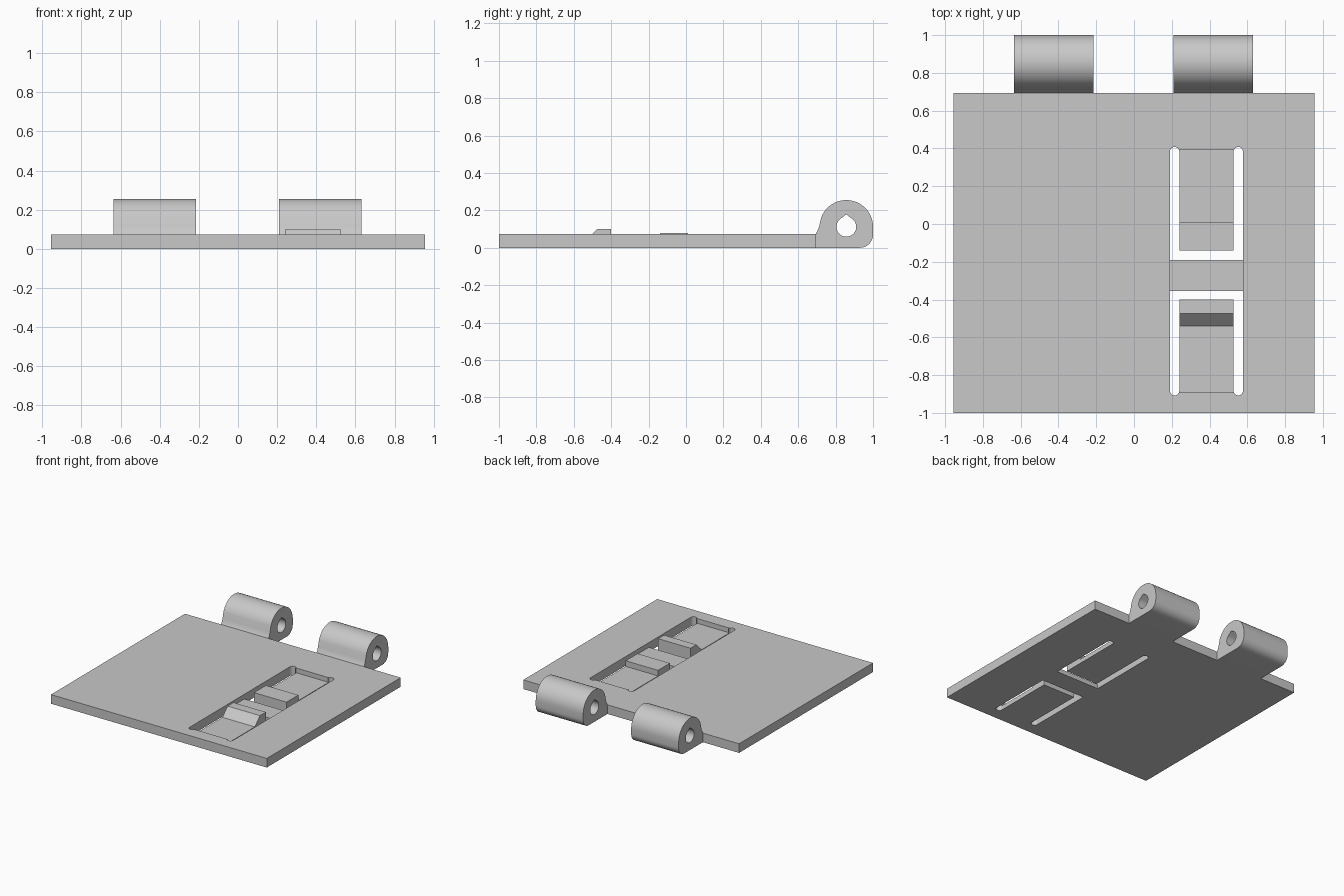
import bpy
import bmesh
from math import cos, sin, radians
from mathutils import Vector

cube = bpy.data.objects.get("Cube")
if cube:
    bpy.data.objects.remove(cube, do_unlink=True)

grey = bpy.data.materials.new("light grey plastic")
grey.use_nodes = True
colour = (0.58, 0.58, 0.58, 1)
grey.diffuse_color = colour
grey.node_tree.nodes["Principled BSDF"].inputs["Base Color"].default_value = colour


def arc(cx, cy, r, start, end, steps):
    angles = [radians(start + (end - start) * i / steps) for i in range(steps + 1)]
    return [(cx + r * cos(a), cy + r * sin(a)) for a in angles]


def rectangle(a0, a1, b0, b1):
    return [(a0, b0), (a1, b0), (a1, b1), (a0, b1)]


def extrude(name, loops, axis, low, high):
    """Fill an outline with optional holes and extrude it along x or z."""
    bm = bmesh.new()
    edges = []
    for loop in loops:
        verts = [bm.verts.new((low, a, b) if axis == "x" else (a, b, low)) for a, b in loop]
        edges += [bm.edges.new((v, verts[i - 1])) for i, v in enumerate(verts)]
    bmesh.ops.triangle_fill(bm, edges=edges, use_beauty=True)
    new = bmesh.ops.extrude_face_region(bm, geom=bm.faces[:], use_keep_orig=True)["geom"]
    depth = high - low
    offset = Vector((depth, 0, 0)) if axis == "x" else Vector((0, 0, depth))
    bmesh.ops.translate(bm, vec=offset, verts=[g for g in new if isinstance(g, bmesh.types.BMVert)])
    bmesh.ops.recalc_face_normals(bm, faces=bm.faces[:])
    mesh = bpy.data.meshes.new(name)
    bm.to_mesh(mesh)
    bm.free()
    mesh.materials.append(grey)
    obj = bpy.data.objects.new(name, mesh)
    bpy.context.collection.objects.link(obj)
    return obj


top, floor = 0.073, 0.035
left, right = 0.19, 0.577        # window sides
inner_l, inner_r = 0.24, 0.527   # tongue sides
front, back = -0.893, 0.393      # window ends
ear = (inner_l - left) / 2

# Plate with a long window whose corners have rounded slot ends
window = (arc(left + ear, front + 0.01, ear, 180, 360, 8) + [(inner_l, front), (inner_r, front)]
          + arc(right - ear, front + 0.01, ear, 180, 360, 8)
          + arc(right - ear, back - 0.01, ear, 0, 180, 8) + [(inner_r, back), (inner_l, back)]
          + arc(left + ear, back - 0.01, ear, 0, 180, 8))
extrude("plate", [rectangle(-0.955, 0.955, -1, 0.693), window], "z", 0, top)

# Thin bridge across the window
extrude("bridge", [rectangle(left, right, -0.355, -0.19)], "z", 0, floor)

# Spring tongues, one with a sloped catch and one with a square block
catch = [(front, 0), (-0.4, 0), (-0.4, 0.1), (-0.475, 0.1), (-0.54, floor), (front, floor)]
extrude("front_tongue", [catch], "x", inner_l, inner_r)
block = [(-0.14, 0), (back, 0), (back, floor), (0.01, floor), (0.01, 0.08), (-0.14, 0.08)]
extrude("rear_tongue", [block], "x", inner_l, inner_r)

# Hinge knuckles with a teardrop pin hole
cy, cz, radius = 0.857, 0.112, 0.143
fillet = [(0.703, 0.09), (0.712, 0.115)]
knuckle = ([(0.693, 0)] + arc(0.93, 0.07, 0.07, -90, 0, 8)
           + arc(cy, cz, radius, 0, 160, 24) + fillet[::-1] + [(0.693, top)])
hole = arc(cy, cz, 0.053, 125, 415, 24) + [(cy, 0.178)]
for name, x in (("right_hinge_knuckle", -0.635), ("left_hinge_knuckle", 0.21)):
    obj = extrude(name, [knuckle, hole], "x", x, x + 0.42)
    bpy.ops.object.select_all(action="DESELECT")
    obj.select_set(True)
    bpy.context.view_layer.objects.active = obj
    bpy.ops.object.shade_smooth_by_angle(angle=radians(25))
